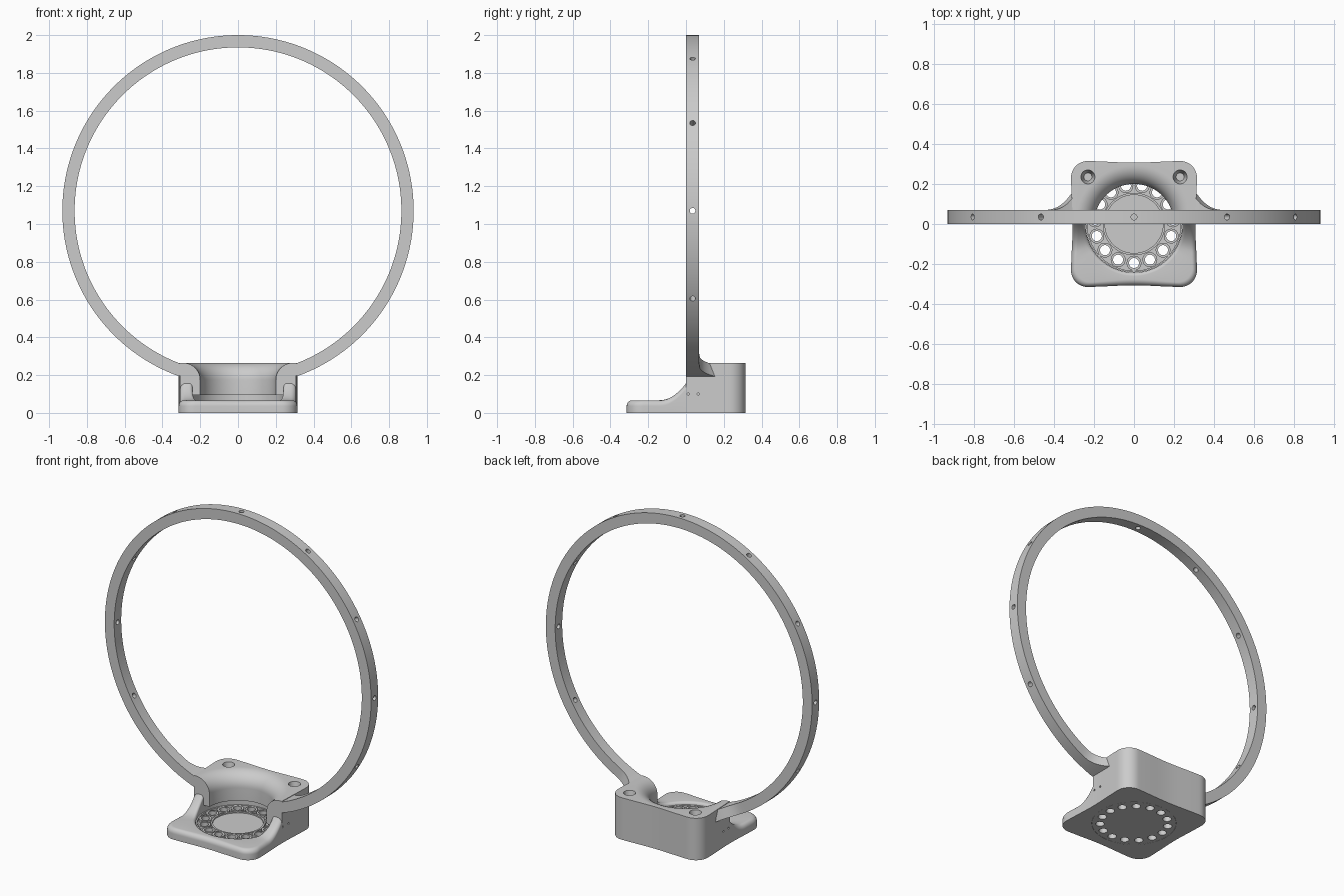
import bpy, bmesh
from math import pi, sin, cos, radians, hypot
from mathutils import Matrix, Vector

if "Cube" in bpy.data.objects:
    bpy.data.objects.remove(bpy.data.objects["Cube"])


def finish(bm, name):
    bmesh.ops.remove_doubles(bm, verts=bm.verts, dist=1e-5)
    bmesh.ops.recalc_face_normals(bm, faces=bm.faces)
    me = bpy.data.meshes.new(name)
    bm.to_mesh(me)
    bm.free()
    ob = bpy.data.objects.new(name, me)
    bpy.context.collection.objects.link(ob)
    return ob


def activate(ob):
    bpy.ops.object.select_all(action='DESELECT')
    ob.select_set(True)
    bpy.context.view_layer.objects.active = ob


def smooth(ob):
    activate(ob)
    bpy.ops.object.shade_smooth_by_angle(angle=radians(32))


def loft(bm, sections, ring=False, wrap=True):
    """Skin a row of matching sections; ring joins last to first, otherwise ends are capped."""
    rows = [[bm.verts.new(p) for p in s] for s in sections]
    n = len(rows[0])
    for a, b in zip(rows, rows[1:] + (rows[:1] if ring else [])):
        for i in range(n if wrap else n - 1):
            j = (i + 1) % n
            bm.faces.new((a[i], a[j], b[j], b[i]))
    if not ring:
        bm.faces.new(rows[0])
        bm.faces.new(rows[-1])


def lathe(bm, profile, centre=(0, 0), steps=96, wrap=True):
    loft(bm, [[(centre[0] + r * cos(t), centre[1] + r * sin(t), z) for r, z in profile]
              for t in (2 * pi * k / steps for k in range(steps))], True, wrap)


def cut(ob, drills):
    """Subtract drills given as (centre, axis, radius 1, radius 2, depth)."""
    bm = bmesh.new()
    for c, axis, r1, r2, d in drills:
        m = Matrix.Translation(c) @ Vector((0, 0, 1)).rotation_difference(Vector(axis)).to_matrix().to_4x4()
        bmesh.ops.create_cone(bm, cap_ends=True, segments=24, radius1=r1, radius2=r2, depth=d, matrix=m)
    cutter = finish(bm, "drill_cutter")
    cutter.hide_render = True
    mod = ob.modifiers.new("drill", 'BOOLEAN')
    mod.operation, mod.solver, mod.object = 'DIFFERENCE', 'EXACT', cutter
    activate(ob)
    bpy.ops.object.modifier_apply(modifier=mod.name)
    bpy.data.objects.remove(cutter)


def outline(t):
    """Radius of the lobed, rounded-square base outline in direction t."""
    lo, hi, rad = 0.2, 0.5, 0.085
    for _ in range(30):
        r = (lo + hi) / 2
        x, y = abs(r * cos(t)) - 0.315 + rad, abs(r * sin(t)) - 0.315 + rad
        d = hypot(max(x, 0), max(y, 0)) + min(max(x, y), 0) - rad + 0.009 * cos(2 * t) ** 2
        lo, hi = (r, hi) if d < 0 else (lo, r)
    return lo


def fillet(cx, cz, rx, rz, a0, a1, n=8):
    return [(cx + rx * cos(radians(a0 + (a1 - a0) * i / n)),
             cz + rz * sin(radians(a0 + (a1 - a0) * i / n))) for i in range(n + 1)]


STEPS = 120

# Rear half of the base: tall block with a flared bowl
sections = []
for k in range(STEPS + 1):
    t = pi * k / STEPS
    prof = [(0.242, 0), (0.242, 0.095), (0.2, 0.095)]
    prof += fillet(0.292, 0.175, 0.092, 0.09, 180, 90, 12)
    prof += [(outline(t), 0.265), (outline(t), 0)]
    sections.append([(r * cos(t), r * sin(t), z) for r, z in prof])
bm = bmesh.new()
loft(bm, sections)
rear = finish(bm, "rear_base")
drills = []
for s in (-1, 1):
    drills.append(((s * 0.23, 0.235, 0.23), (0, 0, 1), 0.02, 0.036, 0.08))
    drills += [((s * 0.31, y, 0.1), (1, 0, 0), 0.006, 0.006, 0.05) for y in (0.012, 0.065)]
cut(rear, drills)
smooth(rear)

# Front half of the base: low rounded lip sweeping up to the rear block
sections = []
for k in range(STEPS + 1):
    t = pi + pi * k / STEPS
    R = outline(t)
    prof = [(0.242, 0)] + fillet(0.26, -0.018, 0.018, 0.018, 180, 90)
    prof += fillet(R - 0.03, -0.03, 0.03, 0.03, 90, 0) + [(R, 0)]
    sec = []
    for i, (r, z) in enumerate(prof):
        y = r * sin(t)
        top = 0.066 + 0.09 * (1 - min(1, -y / 0.14)) ** 2
        sec.append((r * cos(t), y, 0 if i in (0, len(prof) - 1) else top + z))
    sections.append(sec)
bm = bmesh.new()
loft(bm, sections)
smooth(finish(bm, "front_base"))

# Floor plate with raised rims and a circle of holes
spots = [(0.195 * cos(a), 0.195 * sin(a)) for a in (-pi / 2 + 2 * pi * k / 15 for k in range(15))]
bm = bmesh.new()
lathe(bm, [(0, 0), (0.241, 0), (0.241, 0.05), (0.233, 0.05), (0.233, 0.035), (0.156, 0.035),
           (0.156, 0.05), (0.145, 0.05), (0.145, 0.042), (0, 0.042)], wrap=False)
plate = finish(bm, "floor_plate")
cut(plate, [((x, y, 0.02), (0, 0, 1), 0.025, 0.025, 0.1) for x, y in spots])
smooth(plate)

# Collars around the floor holes
bm = bmesh.new()
for s in spots:
    lathe(bm, [(0.025, 0.03), (0.037, 0.03), (0.037, 0.05), (0.025, 0.05)], s, 24)
smooth(finish(bm, "hole_collars"))

# Upright hoop, thickening at its feet to blend into the base
sections = []
N = 200
for k in range(N + 1):
    a = radians(-70.5 + 321 * k / N)
    near = max(0, 1 - (abs(0.93 * cos(a)) - 0.31) / 0.14) if sin(a) < 0 else 0
    back = 0.07 + 0.085 * min(near, 1) ** 2.4
    sections.append([(r * cos(a), y, 1.07 + r * sin(a))
                     for r, y in ((0.865, 0), (0.93, 0), (0.93, back), (0.865, back))])
bm = bmesh.new()
loft(bm, sections)
hoop = finish(bm, "hoop")
angles = [radians(d) for d in range(-30, 211, 30)]
cut(hoop, [((0.9 * cos(a), 0.035, 1.07 + 0.9 * sin(a)), (cos(a), 0, sin(a)), 0.015, 0.015, 0.12)
           for a in angles])
smooth(hoop)
